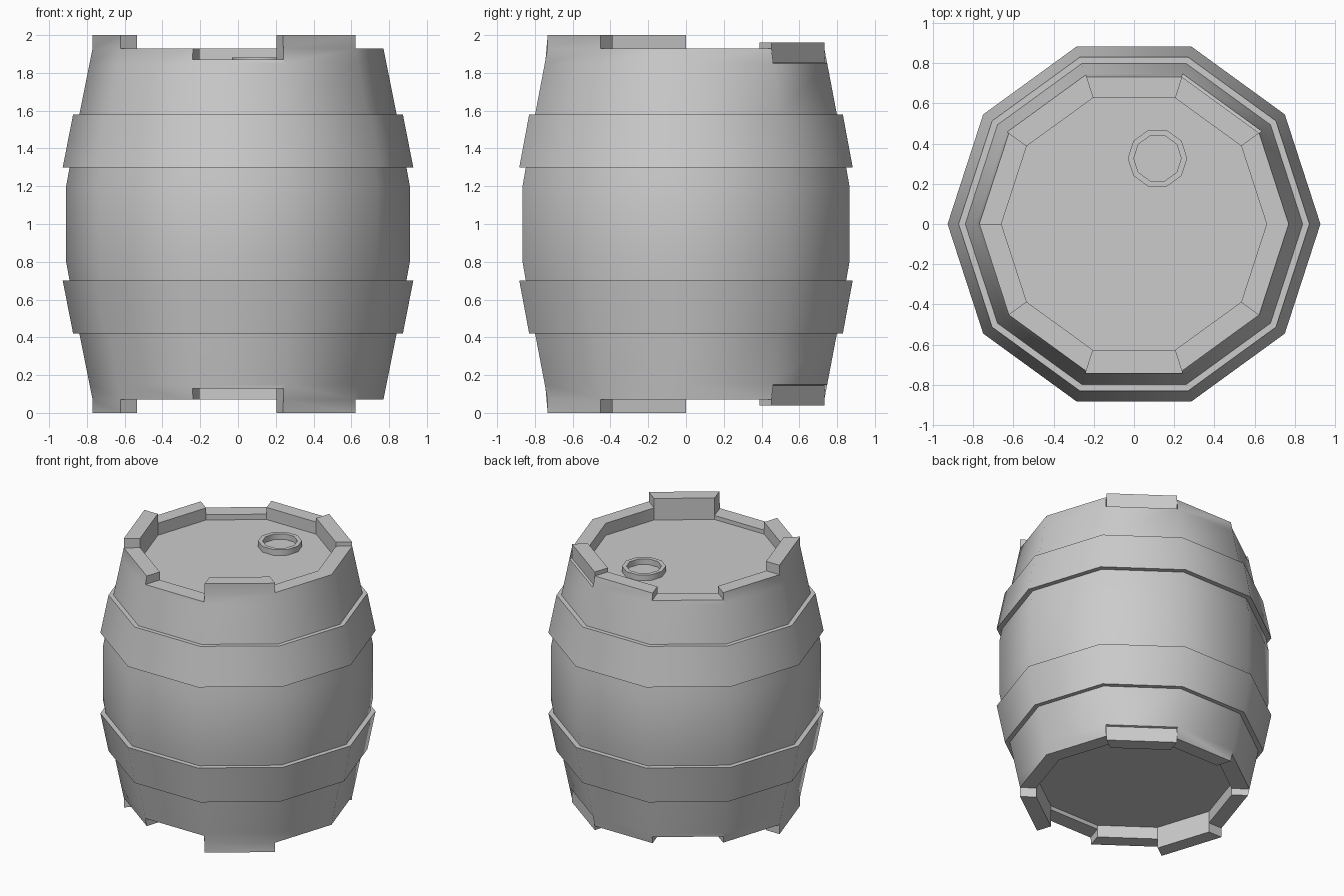
import bpy, bmesh
from math import cos, sin, pi

if "Cube" in bpy.data.objects:
    bpy.data.objects.remove(bpy.data.objects["Cube"])

SIDES = 10


def ring_point(i, r, z, c=(0, 0)):
    a = 2 * pi * i / SIDES
    return (c[0] + r * cos(a), c[1] + r * sin(a), z)


def face(bm, pts):
    bm.faces.new([bm.verts.new(p) for p in pts])


def lathe(bm, profile, c=(0, 0), closed=False):
    """Sweep an (r, z) profile round the ten sides."""
    pairs = list(zip(profile, profile[1:]))
    if closed:
        pairs.append((profile[-1], profile[0]))
    for (r0, z0), (r1, z1) in pairs:
        for i in range(SIDES):
            face(bm, [ring_point(i, r0, z0, c), ring_point(i + 1, r0, z0, c),
                      ring_point(i + 1, r1, z1, c), ring_point(i, r1, z1, c)])


def finish(bm, name):
    bmesh.ops.remove_doubles(bm, verts=bm.verts, dist=0.0005)
    bmesh.ops.recalc_face_normals(bm, faces=bm.faces)
    mesh = bpy.data.meshes.new(name)
    bm.to_mesh(mesh)
    bm.free()
    ob = bpy.data.objects.new(name, mesh)
    bpy.context.collection.objects.link(ob)
    bpy.ops.object.select_all(action='DESELECT')
    ob.select_set(True)
    bpy.context.view_layer.objects.active = ob
    bpy.ops.object.shade_smooth_by_angle(angle=0.66)
    return ob


# Uneven stave-end heights, one per side, counter-clockwise from +x
TOPS = [1.93, 1.96, 1.93, 1.88, 1.93, 2.0, 1.93, 1.87, 2.0, 1.93]
RIM_IN, RIM_OUT, LID, NECK, NECK_R = 0.66, 0.77, 1.84, 1.85, 0.786


def outer_profile(i):
    top = TOPS[i]
    if i == 1:                       # this stave end stands straight and slightly inset
        return [(NECK_R, NECK), (RIM_OUT, NECK + 0.004), (RIM_OUT, top)]
    if top < 1.93:
        t = (top - NECK) / (1.93 - NECK)
        return [(NECK_R, NECK), (NECK_R + t * (RIM_OUT - NECK_R), top)]
    pts = [(NECK_R, NECK), (RIM_OUT, 1.93)]
    return pts + [(RIM_OUT, top)] if top > 1.93 else pts


def add_rim(bm, flip):
    """Stave ends and recessed lid; flip mirrors them to the bottom."""
    def pt(i, r, z):
        return ring_point(i, r, 2 - z if flip else z)

    for i, top in enumerate(TOPS):
        prof = outer_profile(i)
        prof = prof + [(RIM_IN, top), (RIM_IN, LID)]
        for (r0, z0), (r1, z1) in zip(prof, prof[1:]):
            face(bm, [pt(i, r0, z0), pt(i + 1, r0, z0), pt(i + 1, r1, z1), pt(i, r1, z1)])
        # end caps where this stave end rises above its neighbour
        for k, j in ((i, i - 1), (i + 1, (i + 1) % SIDES)):
            low = TOPS[j]
            if top > low + 0.001:
                face(bm, [pt(k, RIM_IN, low), pt(k, outer_profile(j)[-1][0], low),
                          pt(k, RIM_OUT, top), pt(k, RIM_IN, top)])
    face(bm, [pt(i, RIM_IN, LID) for i in range(SIDES)])


# Barrel body with both rims
bm = bmesh.new()
lathe(bm, [(NECK_R, 2 - NECK), (0.84, 0.42), (0.91, 0.8),
           (0.91, 1.2), (0.84, 1.58), (NECK_R, NECK)])
add_rim(bm, False)
add_rim(bm, True)
finish(bm, "barrel_body")

# Two hoops, mirrored about mid height
for name, flip in (("upper_hoop", False), ("lower_hoop", True)):
    bm = bmesh.new()
    prof = [(0.835, 1.58), (0.873, 1.58), (0.928, 1.30), (0.885, 1.30)]
    lathe(bm, [(r, 2 - z if flip else z) for r, z in prof], closed=True)
    finish(bm, name)

# Bung ring on the lid
bm = bmesh.new()
lathe(bm, [(0.148, LID - 0.005), (0.148, 1.882), (0.118, 1.882), (0.118, LID - 0.005)],
      c=(0.117, 0.327), closed=True)
finish(bm, "bung_ring")
